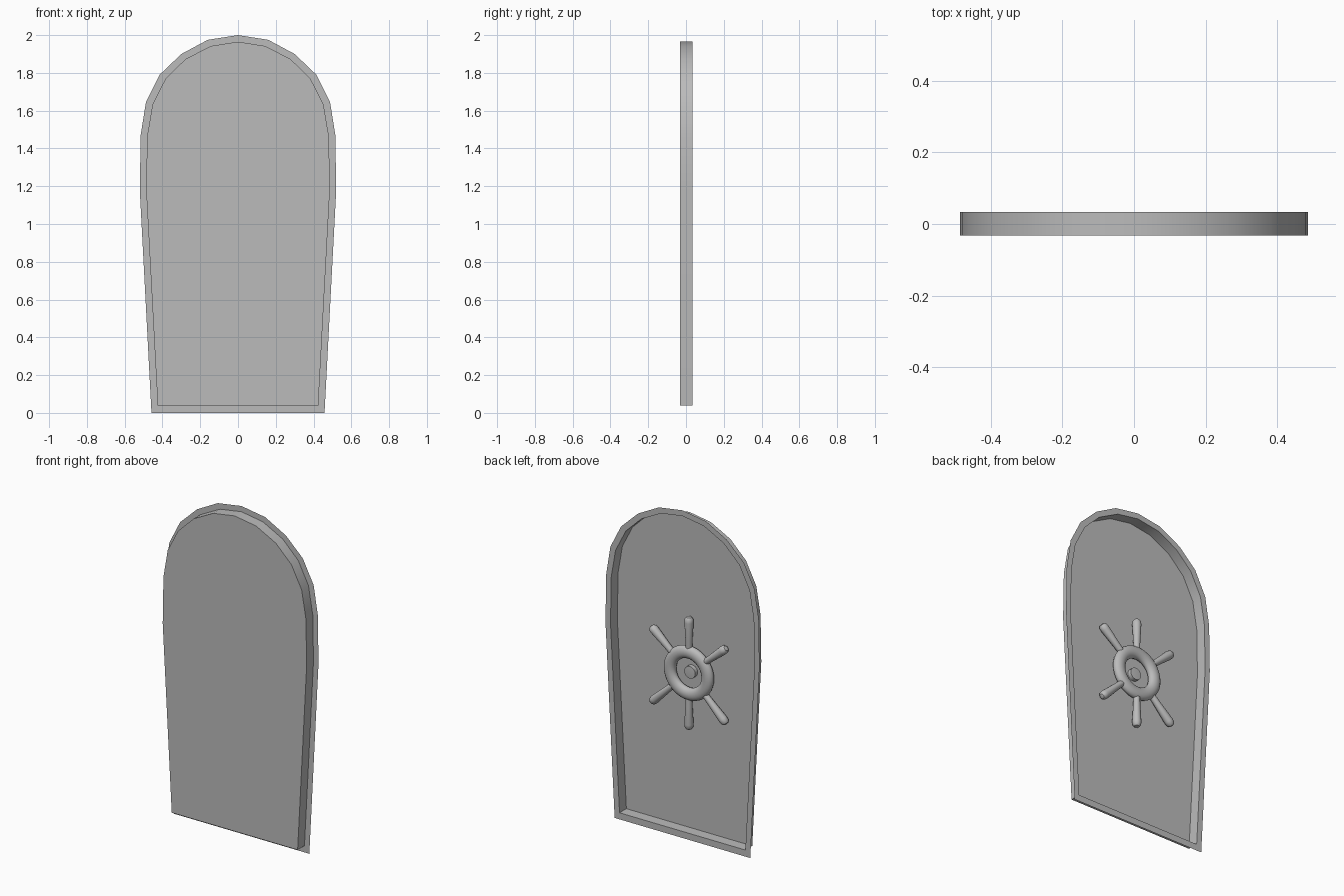
import bpy, bmesh, math
from mathutils import Vector, Matrix

cube = bpy.data.objects.get("Cube")
if cube:
    bpy.data.objects.remove(cube, do_unlink=True)

grey = bpy.data.materials.new("plain_grey")
grey.use_nodes = True
COLOUR = (0.5, 0.5, 0.5, 1)
grey.diffuse_color = COLOUR
grey.node_tree.nodes["Principled BSDF"].inputs["Base Color"].default_value = COLOUR


def finish(obj):
    """Give the part its colour and smooth shading with sharp edges kept."""
    obj.data.materials.append(grey)
    bpy.ops.object.select_all(action='DESELECT')
    obj.select_set(True)
    bpy.context.view_layer.objects.active = obj
    bpy.ops.object.shade_smooth_by_angle(angle=math.radians(35))


def make_object(name, bm):
    mesh = bpy.data.meshes.new(name)
    bm.to_mesh(mesh)
    bm.free()
    obj = bpy.data.objects.new(name, mesh)
    bpy.context.collection.objects.link(obj)
    finish(obj)
    return obj


def lathe(name, profile, start, direction, segments=20):
    """Spin (radius, distance) points about an axis."""
    bm = bmesh.new()
    rows = []
    for r, d in profile:
        count = segments if r > 0 else 1
        rows.append([bm.verts.new((r * math.cos(math.tau * i / segments),
                                   r * math.sin(math.tau * i / segments), d))
                     for i in range(count)])
    for a, b in zip(rows, rows[1:]):
        for i in range(segments):
            j = (i + 1) % segments
            quad = [a[i % len(a)], a[j % len(a)], b[j % len(b)], b[i % len(b)]]
            bm.faces.new(list(dict.fromkeys(quad)))
    turn = Vector((0, 0, 1)).rotation_difference(direction).to_matrix().to_4x4()
    bm.transform(Matrix.Translation(start) @ turn)
    return make_object(name, bm)


def mirrored(half):
    """Close a half outline running from the top centre to the bottom corner."""
    return half + [(-x, z) for x, z in reversed(half[1:])]


# Door shell: front plate, side wall and a thin flange, open at the back
FRONT, BACK = -0.032, 0.034
rim = mirrored([(0, 2), (0.16, 1.975), (0.3, 1.9), (0.415, 1.79), (0.487, 1.647),
                (0.515, 1.473), (0.52, 1.18), (0.458, 0)])
panel = mirrored([(0, 1.965), (0.145, 1.942), (0.278, 1.873), (0.383, 1.77), (0.452, 1.635),
                  (0.481, 1.465), (0.486, 1.18), (0.425, 0.04)])

bm = bmesh.new()
plate, wall, flange = [[bm.verts.new((x, y, z)) for x, z in outline]
                       for outline, y in ((panel, FRONT), (panel, BACK), (rim, BACK))]
bm.faces.new(plate)
for inner, outer in ((plate, wall), (wall, flange)):
    for i in range(len(inner)):
        j = (i + 1) % len(inner)
        bm.faces.new((inner[i], outer[i], outer[j], inner[j]))
bmesh.ops.recalc_face_normals(bm, faces=bm.faces)
if plate[0].link_faces[0].normal.y > 0:
    bmesh.ops.reverse_faces(bm, faces=bm.faces)
make_object("door_shell", bm)

# Wheel ring, slightly flattened to stay inside the recess
centre = Vector((-0.02, 0, 1))
bpy.ops.mesh.primitive_torus_add(major_radius=0.127, minor_radius=0.038, major_segments=40,
                                 minor_segments=14, location=centre,
                                 rotation=(math.pi / 2, 0, 0))
ring = bpy.context.object
ring.name = "wheel_ring"
ring.scale.z = 0.75
finish(ring)

# Hub on the plate
lathe("wheel_hub", [(0.037, 0), (0.037, 0.025), (0, 0.028)],
      Vector((centre.x, FRONT, centre.z)), Vector((0, 1, 0)))

# Six spokes with rounded, slightly thicker grips
tips = {"top": (0, 0.345), "bottom": (0, -0.345),
        "upper_left": (0.255, 0.22), "upper_right": (-0.255, 0.22),
        "lower_left": (0.255, -0.245), "lower_right": (-0.255, -0.245)}
for name, (x, z) in tips.items():
    reach = Vector((x, 0, z))
    length = reach.length
    profile = [(0.018, 0.13), (0.02, 0.2), (0.026, length - 0.035), (0.024, length - 0.015),
               (0.015, length - 0.004), (0, length)]
    lathe("spoke_" + name, profile, centre, reach.normalized(), 14)
